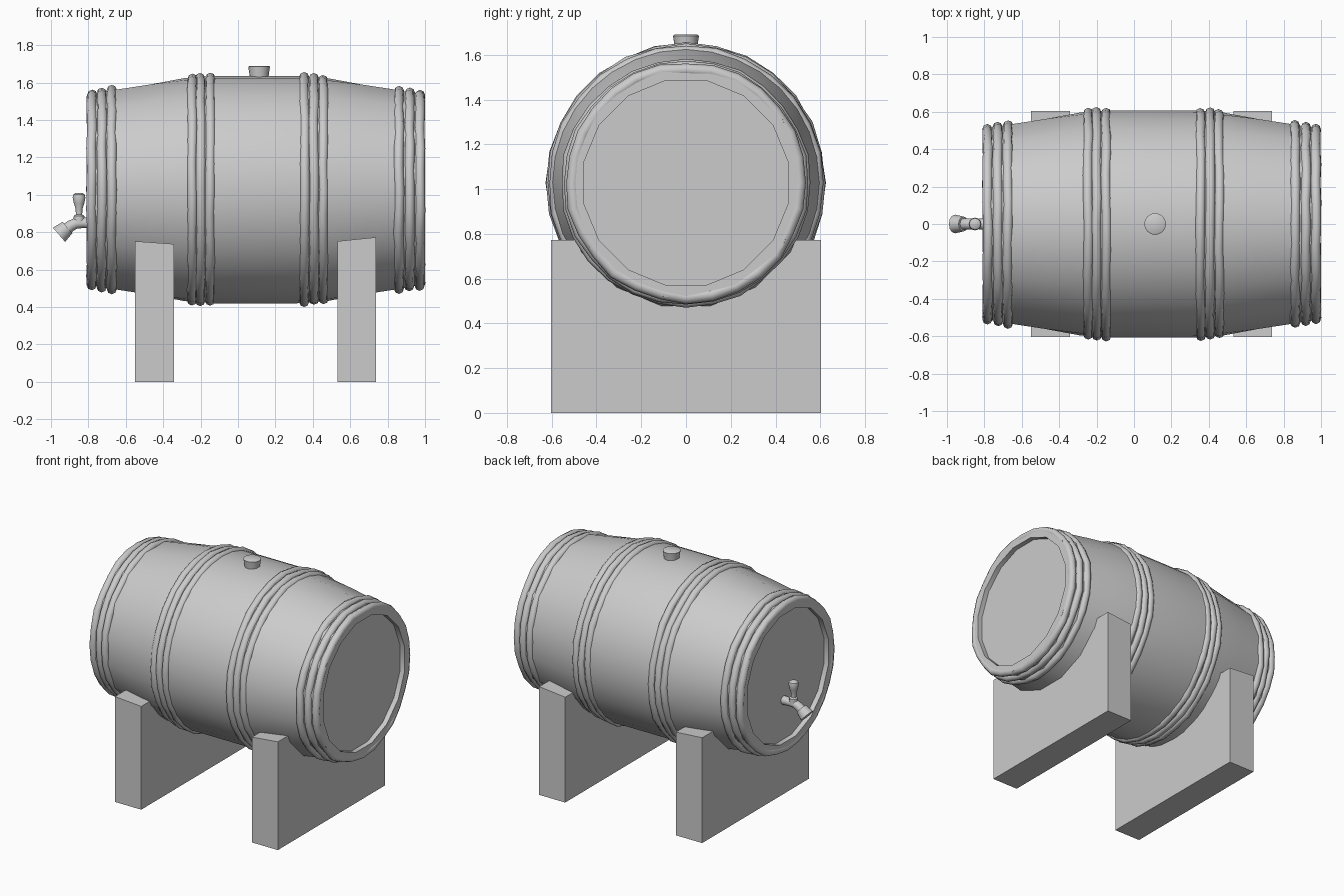
import bpy, bmesh, math, random
from mathutils import Vector

if "Cube" in bpy.data.objects:
    bpy.data.objects.remove(bpy.data.objects["Cube"])

random.seed(4)
CZ, CX = 1.028, 0.095          # barrel axis height and middle


def finish(name, bm, smooth=35):
    bmesh.ops.recalc_face_normals(bm, faces=bm.faces)
    me = bpy.data.meshes.new(name)
    bm.to_mesh(me)
    bm.free()
    ob = bpy.data.objects.new(name, me)
    bpy.context.collection.objects.link(ob)
    if smooth:
        bpy.ops.object.select_all(action='DESELECT')
        ob.select_set(True)
        bpy.context.view_layer.objects.active = ob
        bpy.ops.object.shade_smooth_by_angle(angle=math.radians(smooth))
    return ob


def loft(name, rings, closed=False, smooth=35):
    """Skin a list of equal-length point rings, capping open ends."""
    bm = bmesh.new()
    vs = [[bm.verts.new(p) for p in ring] for ring in rings]
    n = len(vs[0])
    pairs = list(zip(vs, vs[1:])) + ([(vs[-1], vs[0])] if closed else [])
    for a, b in pairs:
        for i in range(n):
            bm.faces.new((a[i], a[(i + 1) % n], b[(i + 1) % n], b[i]))
    if not closed:
        bm.faces.new(vs[0])
        bm.faces.new(vs[-1])
    return finish(name, bm, smooth)


def circle(center, axis, r, n, flat=False):
    """Ring of n points; flat pulls every second point onto the chord."""
    axis = Vector(axis).normalized()
    u = Vector((0, 1, 0)) if abs(axis.y) < 0.9 else Vector((1, 0, 0))
    v = axis.cross(u)
    out = []
    for i in range(n):
        a = 2 * math.pi * (i + 1) / n
        k = math.cos(2 * math.pi / n) if flat and i % 2 else 1
        out.append(Vector(center) + (u * math.cos(a) + v * math.sin(a)) * r * k)
    return out


def body_radius(x):
    """Bulged barrel outline with a straight middle."""
    t = max(0, (abs(x - CX) - 0.27) / 0.635)
    return 0.608 - 0.062 * t - 0.03 * t * t


# Barrel body with rims and recessed heads
half = [(0.865, 0.466), (0.9, 0.466)]
half += [(d, body_radius(CX + d)) for d in (0.9, 0.74, 0.57, 0.38, 0.22)]
profile = half + [(-d, r) for d, r in reversed(half)]
loft("barrel_body", [circle((CX + d, 0, CZ), (1, 0, 0), r, 32, abs(d) > 0.5)
                     for d, r in profile], smooth=30)

# Four groups of three rough hoops
groups = {"left_end": (-0.782, -0.728, -0.675), "left_middle": (-0.245, -0.2, -0.15),
          "right_middle": (0.355, 0.405, 0.455), "right_end": (0.86, 0.918, 0.972)}
for gname, xs in groups.items():
    for k, x in enumerate(xs):
        R = body_radius(x) - 0.012
        rings = []
        for i in range(28):
            a = 2 * math.pi * i / 28
            dr, dx = random.uniform(-0.005, 0.005), random.uniform(-0.003, 0.003)
            rings.append([])
            for j in range(8):
                b = 2 * math.pi * j / 8
                rr = R + dr + 0.028 * math.cos(b)
                rings[-1].append((x + dx + 0.027 * math.sin(b),
                                  rr * math.cos(a), CZ + rr * math.sin(a)))
        loft(f"{gname}_hoop_{k + 1}", rings, closed=True, smooth=50)

# Bung on top
loft("bung", [circle((0.113, 0, z), (0, 0, 1), r, 16)
              for z, r in ((1.6, 0.048), (1.645, 0.052), (1.685, 0.058), (1.69, 0.05))])


# Cradle supports: slabs with a round cut that follows the barrel
def cradle_outline(x, top):
    r = body_radius(x) - 0.015
    dz = CZ - top
    a0 = math.asin(dz / r)
    pts = [(-0.603, 0), (-0.603, top)]
    for i in range(17):
        a = math.pi + a0 + (math.pi - 2 * a0) * i / 16
        pts.append((r * math.cos(a), CZ + r * math.sin(a)))
    pts += [(0.603, top), (0.603, 0)]
    return [(x, y, z) for y, z in pts]


for name, x0, z0, x1, z1 in (("left_support", -0.55, 0.752, -0.342, 0.737),
                             ("right_support", 0.532, 0.752, 0.737, 0.773)):
    loft(name, [cradle_outline(x0, z0), cradle_outline(x1, z1)], smooth=0)

# Tap: bent pipe, flared spout and turning handle
path = [(-0.765, 0.85, 0.03), (-0.83, 0.85, 0.028), (-0.865, 0.848, 0.029),
        (-0.893, 0.835, 0.03), (-0.925, 0.81, 0.032)]
rings = []
for i, (x, z, r) in enumerate(path):
    a, b = path[max(i - 1, 0)], path[min(i + 1, len(path) - 1)]
    rings.append(circle((x, 0, z), (b[0] - a[0], 0, b[1] - a[1]), r, 12))
loft("tap_pipe", rings)
start, end = Vector((-0.912, 0, 0.825)), Vector((-0.957, 0, 0.786))
loft("tap_spout", [circle(start, end - start, 0.04, 12),
                   circle(end, end - start, 0.05, 12)])
loft("tap_handle", [circle((-0.85, 0, z), (0, 0, 1), r, 12)
                    for z, r in ((0.85, 0.03), (0.888, 0.028), (0.895, 0.017), (0.925, 0.018),
                                 (0.955, 0.028), (0.985, 0.034), (1.003, 0.03), (1.011, 0.016))])
